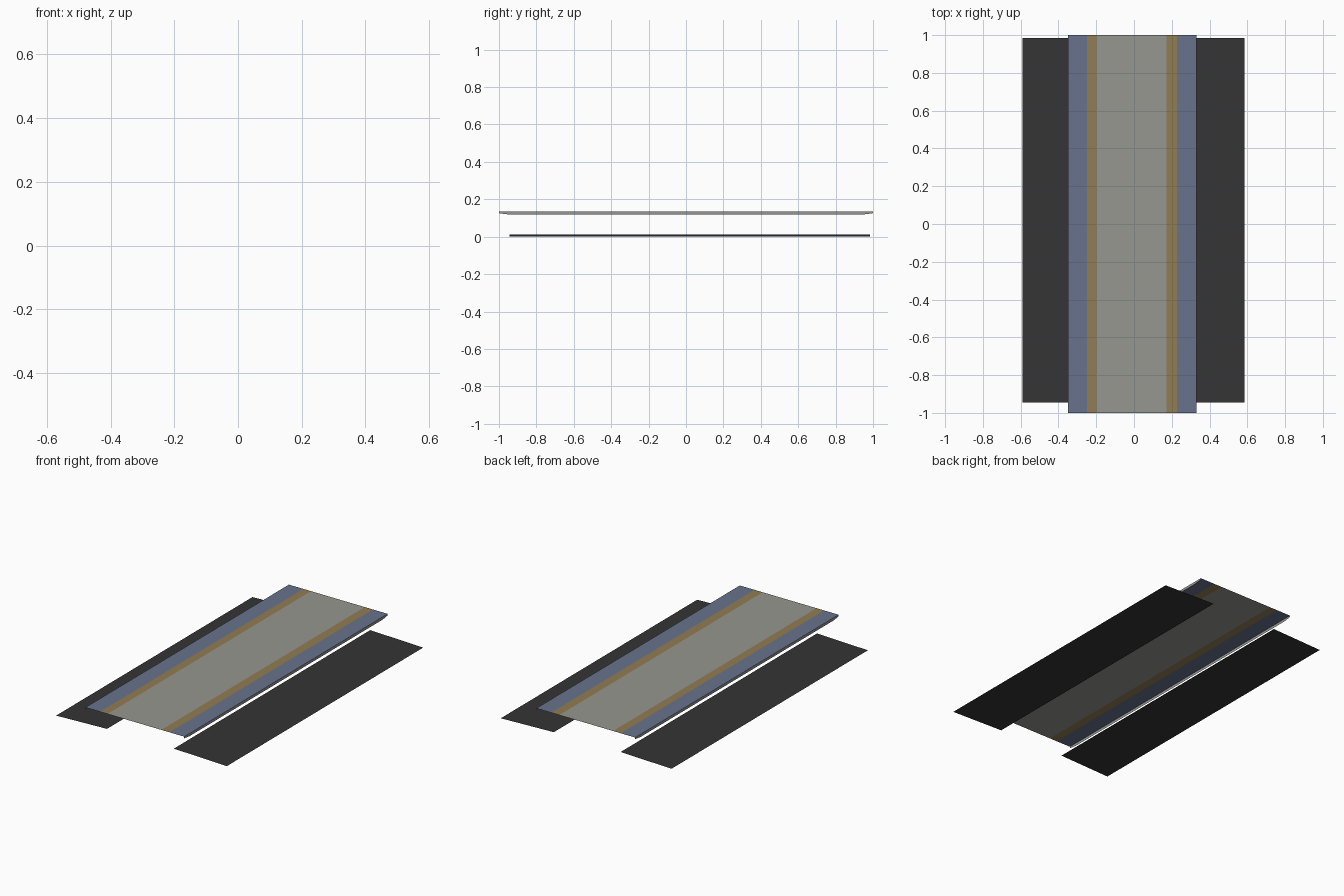
import bpy

if "Cube" in bpy.data.objects:
    bpy.data.objects.remove(bpy.data.objects["Cube"])

DECK_Z = 0.136


def material(name, rgb):
    m = bpy.data.materials.new(name)
    m.diffuse_color = (*rgb, 1.0)
    m.use_nodes = True
    m.node_tree.nodes["Principled BSDF"].inputs["Base Color"].default_value = m.diffuse_color
    return m


GREY = material("concrete grey", (0.30, 0.31, 0.275))
BROWN = material("warning ochre", (0.29, 0.205, 0.085))
BLUE = material("slate blue", (0.137, 0.17, 0.265))
DARK = material("asphalt dark", (0.035, 0.035, 0.035))


def sheet(name, verts, faces, mats, indices=None):
    """Thin flat-shaded surface with one material slot per colour."""
    mesh = bpy.data.meshes.new(name)
    mesh.from_pydata(verts, [], faces)
    for m in mats:
        mesh.materials.append(m)
    for poly, i in zip(mesh.polygons, indices or [0] * len(faces)):
        poly.material_index = i
    ob = bpy.data.objects.new(name, mesh)
    bpy.context.collection.objects.link(ob)
    return ob


# Deck: long sheet cut lengthwise into coloured bands
xs = [-0.35, -0.25, -0.198, 0.172, 0.228, 0.33]
verts = [(x, y, DECK_Z) for x in xs for y in (-1, 1)]
faces = [(2 * i, 2 * i + 2, 2 * i + 3, 2 * i + 1) for i in range(len(xs) - 1)]
sheet("deck", verts, faces, [BLUE, BROWN, GREY], [0, 1, 2, 1, 0])

# Skirts: shallow lips hanging from both long edges, with clipped lower corners
outline = [(-1, DECK_Z), (-1, 0.126), (-0.95, 0.119),
           (0.95, 0.119), (1, 0.126), (1, DECK_Z)]
for name, x, order in (("left_skirt", xs[0], -1), ("right_skirt", xs[-1], 1)):
    sheet(name, [(x, y, z) for y, z in outline],
          [tuple(range(6))[::order]], [GREY])

# Track beds: dark strips sloping gently up toward the centre
for name, x0, z0, x1, z1 in (("left_bed", -0.59, 0.0, -0.24, 0.011),
                             ("right_bed", 0.22, 0.011, 0.585, 0.0)):
    sheet(name, [(x0, -0.945, z0), (x1, -0.945, z1),
                 (x1, 0.985, z1), (x0, 0.985, z0)], [(0, 1, 2, 3)], [DARK])
